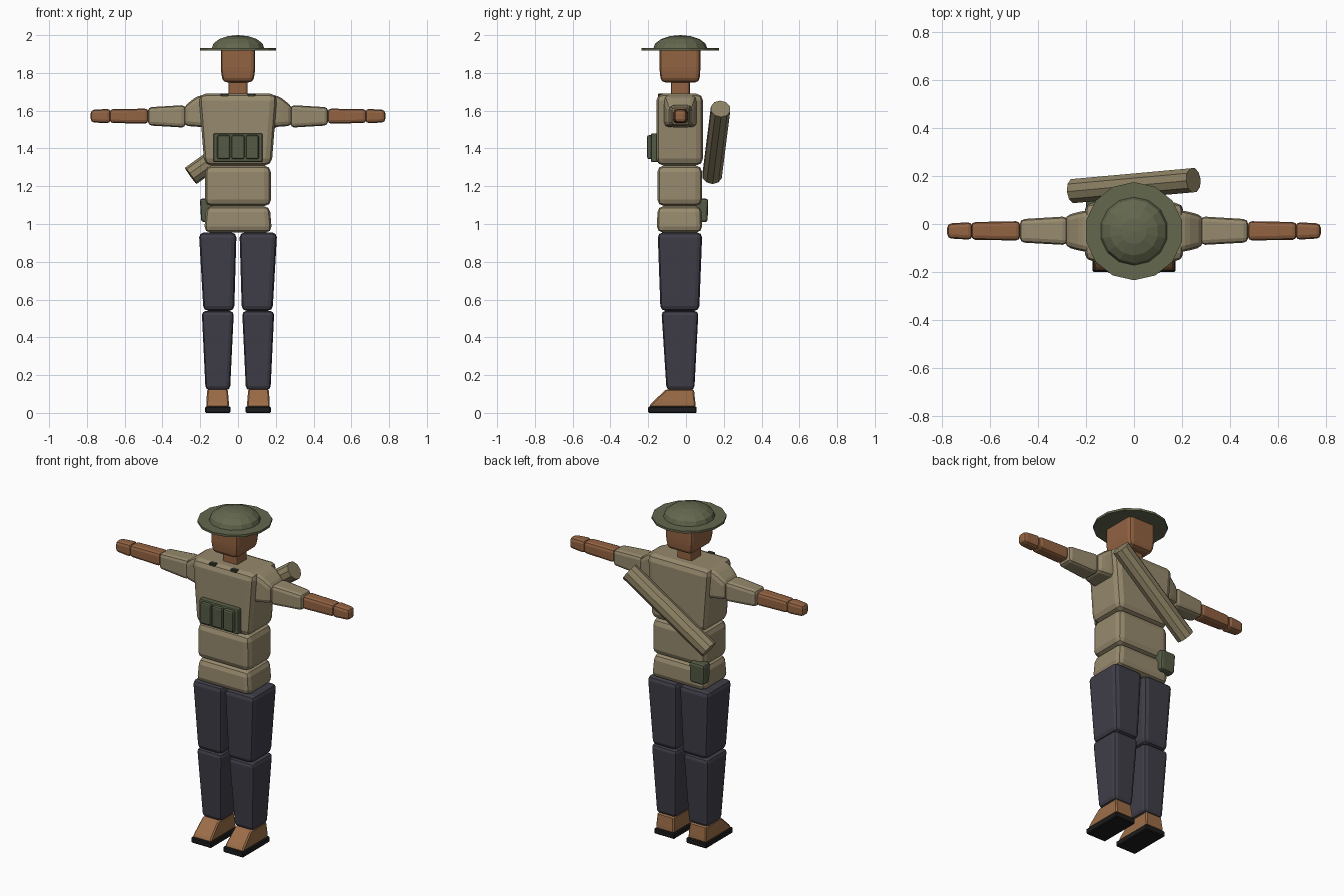
import bpy, bmesh, math
from mathutils import Vector

if "Cube" in bpy.data.objects:
    bpy.data.objects.remove(bpy.data.objects["Cube"])


def material(name, rgb):
    m = bpy.data.materials.new(name)
    m.diffuse_color = (*rgb, 1)
    m.use_nodes = True
    m.node_tree.nodes["Principled BSDF"].inputs["Base Color"].default_value = m.diffuse_color
    return m


KHAKI = material("khaki cloth", (0.31, 0.255, 0.155))
ROLL = material("blanket khaki", (0.27, 0.225, 0.13))
SKIN = material("skin", (0.29, 0.125, 0.055))
LEATHER = material("brown leather", (0.33, 0.155, 0.065))
NAVY = material("dark trousers", (0.05, 0.048, 0.066))
HELMET = material("helmet green", (0.125, 0.135, 0.075))
POUCH = material("pouch green", (0.09, 0.105, 0.06))
BLACK = material("black rubber", (0.012, 0.012, 0.013))
DARK = material("dark clip", (0.035, 0.04, 0.025))

CY = -0.03  # body centre line in y


def finish(bm, name, mat):
    bmesh.ops.recalc_face_normals(bm, faces=bm.faces)
    me = bpy.data.meshes.new(name)
    bm.to_mesh(me)
    bm.free()
    me.materials.append(mat)
    ob = bpy.data.objects.new(name, me)
    bpy.context.collection.objects.link(ob)
    return ob


def loft(name, mat, rings, bevel=0.0, axis="z", side=1, segments=2):
    """Rectangular rings (t, a0, a1, b0, b1) along an axis; z: a=x b=y, x: a=y b=z."""
    bm = bmesh.new()
    loops = []
    for t, a0, a1, b0, b1 in rings:
        loop = []
        for a, b in ((a0, b0), (a1, b0), (a1, b1), (a0, b1)):
            p = (a, b, t) if axis == "z" else (t, a, b)
            loop.append(bm.verts.new((p[0] * side, p[1], p[2])))
        loops.append(loop)
    for lo, hi in zip(loops, loops[1:]):
        for i in range(4):
            j = (i + 1) % 4
            bm.faces.new((lo[i], lo[j], hi[j], hi[i]))
    bm.faces.new(loops[0])
    bm.faces.new(loops[-1])
    bmesh.ops.recalc_face_normals(bm, faces=bm.faces)
    if bevel:
        bmesh.ops.bevel(bm, geom=bm.edges[:], offset=bevel, segments=segments,
                        profile=0.5, affect='EDGES', clamp_overlap=True)
    return finish(bm, name, mat)


def lathe(name, mat, profile, sides):
    """Spin (radius, z) points around the body centre line."""
    bm = bmesh.new()
    rows = []
    for r, z in profile:
        if r == 0:
            rows.append([bm.verts.new((0, CY, z))] * sides)
            continue
        rows.append([bm.verts.new((r * math.sin(2 * math.pi * i / sides),
                                   CY + r * math.cos(2 * math.pi * i / sides), z))
                     for i in range(sides)])
    for lo, hi in zip(rows, rows[1:]):
        for i in range(sides):
            j = (i + 1) % sides
            bm.faces.new(list(dict.fromkeys((lo[i], lo[j], hi[j], hi[i]))))
    return finish(bm, name, mat)


# Helmet: flat brim and low dome
lathe("helmet_brim", HELMET, [(0, 1.919), (0.205, 1.919), (0.205, 1.932), (0, 1.932)], 14)
dome = [(0.143 * math.cos(a), 1.93 + 0.07 * math.sin(a))
        for a in (math.radians(d) for d in (0, 22, 45, 68))]
lathe("helmet_dome", HELMET, dome + [(0, 2.0)], 14)

# Head and neck
loft("head", SKIN, [(1.75, -0.08, 0.08, -0.132, 0.07), (1.81, -0.091, 0.091, -0.14, 0.076),
                    (1.945, -0.091, 0.091, -0.14, 0.076)], 0.022)
loft("neck", SKIN, [(1.66, -0.05, 0.05, -0.08, 0.02), (1.77, -0.05, 0.05, -0.08, 0.02)], 0.012)

# Torso
loft("chest", KHAKI, [(1.31, -0.178, 0.178, -0.157, 0.09),
                      (1.69, -0.208, 0.208, -0.157, 0.09)], 0.036)
loft("waist", KHAKI, [(1.095, -0.176, 0.176, -0.152, 0.086),
                      (1.31, -0.174, 0.174, -0.152, 0.086)], 0.036)
loft("pelvis", KHAKI, [(0.955, -0.18, 0.18, -0.155, 0.086),
                       (1.095, -0.168, 0.168, -0.15, 0.082)], 0.032)

# Limbs, mirrored left and right
for s, tag in ((1, "left"), (-1, "right")):
    loft(f"{tag}_shoulder", KHAKI, [(0.15, -0.12, 0.06, 1.51, 1.685),
                                    (0.215, -0.115, 0.055, 1.515, 1.68),
                                    (0.288, -0.095, 0.035, 1.52, 1.62)], 0.024, "x", s)
    loft(f"{tag}_upper_arm", KHAKI, [(0.278, -0.088, 0.032, 1.51, 1.63),
                                     (0.477, -0.077, 0.02, 1.522, 1.618)], 0.02, "x", s)
    loft(f"{tag}_forearm", SKIN, [(0.475, -0.069, 0.012, 1.531, 1.611),
                                  (0.68, -0.066, 0.008, 1.535, 1.608)], 0.018, "x", s)
    loft(f"{tag}_hand", SKIN, [(0.675, -0.066, 0.008, 1.533, 1.61),
                               (0.78, -0.06, 0.002, 1.538, 1.604)], 0.018, "x", s)
    loft(f"{tag}_thigh", NAVY, [(0.54, 0.02, 0.183, -0.135, 0.07),
                                (0.955, 0.008, 0.207, -0.15, 0.086)], 0.026, "z", s)
    loft(f"{tag}_shin", NAVY, [(0.12, 0.042, 0.172, -0.103, 0.044),
                               (0.54, 0.022, 0.192, -0.13, 0.066)], 0.022, "z", s)
    loft(f"{tag}_boot", LEATHER, [(0.03, 0.048, 0.168, -0.195, 0.05),
                                  (0.05, 0.048, 0.168, -0.185, 0.05),
                                  (0.125, 0.054, 0.163, -0.105, 0.042)], 0.007, "z", s, 1)
    loft(f"{tag}_sole", BLACK, [(0.0, 0.04, 0.174, -0.2, 0.056),
                                (0.034, 0.04, 0.174, -0.2, 0.056)], 0.005, "z", s, 1)
    # Small clip on the upper edge of the chest
    loft(f"{tag}_chest_clip", DARK, [(1.668, 0.05, 0.092, -0.148, -0.118),
                                     (1.692, 0.05, 0.092, -0.148, -0.118)], 0.004, "z", s, 1)

# Front ammunition pouches on a backing panel
loft("pouch_panel", POUCH, [(1.328, -0.13, 0.13, -0.186, -0.145),
                            (1.48, -0.13, 0.13, -0.186, -0.145)], 0.008)
for i in (-1, 0, 1):
    x = i * 0.076
    loft(f"front_pouch_{i + 2}", POUCH, [(1.343, x - 0.034, x + 0.034, -0.206, -0.17),
                                         (1.47, x - 0.034, x + 0.034, -0.206, -0.17)], 0.01)

# Hip pouch at the back
loft("hip_pouch", POUCH, [(1.01, -0.195, -0.1, 0.05, 0.114),
                          (1.135, -0.202, -0.1, 0.05, 0.118)], 0.014)

# Blanket roll slung across the back
a, b = Vector((-0.25, 0.138, 1.255)), Vector((0.248, 0.183, 1.61))
bm = bmesh.new()
bmesh.ops.create_cone(bm, cap_ends=True, segments=10, radius1=0.053, radius2=0.053,
                      depth=(b - a).length)
roll = finish(bm, "blanket_roll", ROLL)
roll.location = (a + b) / 2
roll.rotation_euler = (b - a).to_track_quat('Z', 'Y').to_euler()
